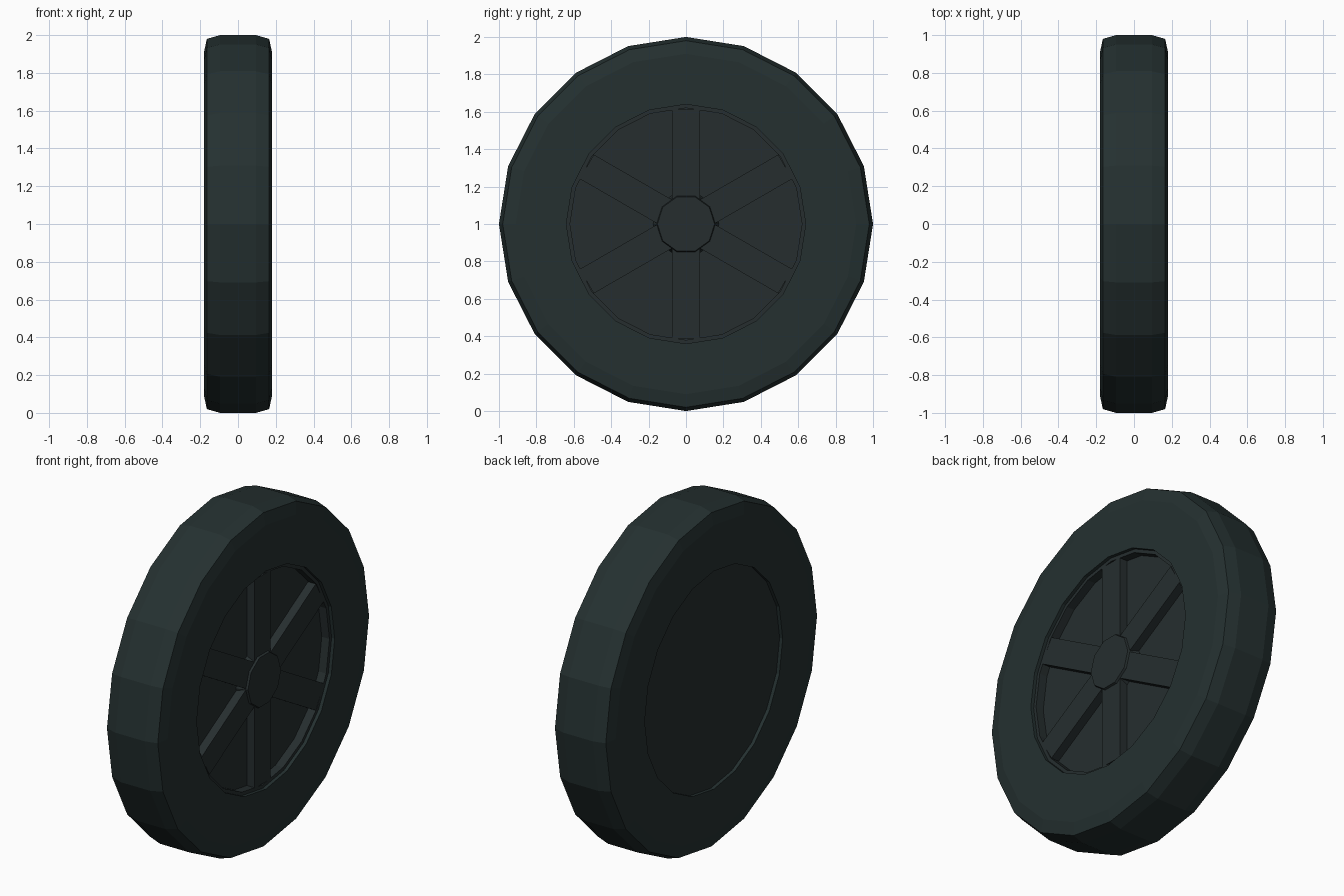
import bpy, bmesh, math
from mathutils import Matrix, Vector

old = bpy.data.objects.get("Cube")
if old:
    bpy.data.objects.remove(old, do_unlink=True)

CENTRE = Vector((0, 0, 1))


def make_material(name, rgb):
    mat = bpy.data.materials.new(name)
    mat.use_nodes = True
    mat.diffuse_color = (*rgb, 1)
    bsdf = mat.node_tree.nodes["Principled BSDF"]
    bsdf.inputs["Base Color"].default_value = (*rgb, 1)
    bsdf.inputs["Roughness"].default_value = 0.8
    return mat


def finish(name, bm, mat):
    bmesh.ops.recalc_face_normals(bm, faces=bm.faces)
    mesh = bpy.data.meshes.new(name)
    bm.to_mesh(mesh)
    bm.free()
    mesh.materials.append(mat)
    obj = bpy.data.objects.new(name, mesh)
    obj.location = CENTRE
    bpy.context.collection.objects.link(obj)
    return obj


def lathe(name, profile, sides, mat, closed=False):
    """Turn (x, radius) points around the x axle; open profiles get end caps."""
    bm = bmesh.new()
    rings = []
    for x, r in profile:
        angles = [math.tau * i / sides for i in range(sides)]
        rings.append([bm.verts.new((x, r * math.cos(a), r * math.sin(a))) for a in angles])
    pairs = list(zip(rings, rings[1:]))
    if closed:
        pairs.append((rings[-1], rings[0]))
    else:
        bm.faces.new(rings[0])
        bm.faces.new(rings[-1])
    for a, b in pairs:
        for i in range(sides):
            j = (i + 1) % sides
            bm.faces.new((a[i], a[j], b[j], b[i]))
    return finish(name, bm, mat)


rubber = make_material("dark green rubber", (0.018, 0.030, 0.030))
metal = make_material("dark grey wheel", (0.019, 0.027, 0.028))

SIDES = 20
FACE, FLOOR = 0.16, 0.11

# Tyre: symmetric rounded section
half = [(0.18, 0.64), (0.18, 0.91), (0.165, 0.98), (0.095, 1.0)]
section = half + [(-x, r) for x, r in reversed(half)]
lathe("tyre", section, SIDES, rubber, closed=True)

# Wheel dish: solid back, rim lip and a sunken floor on the left side
dish = [(-FACE, 0.64), (FACE, 0.64), (FACE, 0.62), (FLOOR, 0.62)]
lathe("wheel_dish", dish, SIDES, metal)

# Three bars through the centre give six spokes
for i in range(3):
    bm = bmesh.new()
    bmesh.ops.create_cube(bm, size=1)
    bmesh.ops.scale(bm, verts=bm.verts, vec=(FACE - FLOOR + 0.02, 0.15, 1.225))
    bmesh.ops.translate(bm, verts=bm.verts, vec=((FACE + FLOOR - 0.02) / 2, 0, 0))
    bmesh.ops.rotate(bm, verts=bm.verts, matrix=Matrix.Rotation(math.pi / 3 * i, 3, "X"))
    finish(f"spoke_bar_{i + 1}", bm, metal)

# Hub: tapered cap standing just above the spokes
lathe("hub_cap", [(FLOOR - 0.01, 0.18), (0.172, 0.153)], 10, metal)
